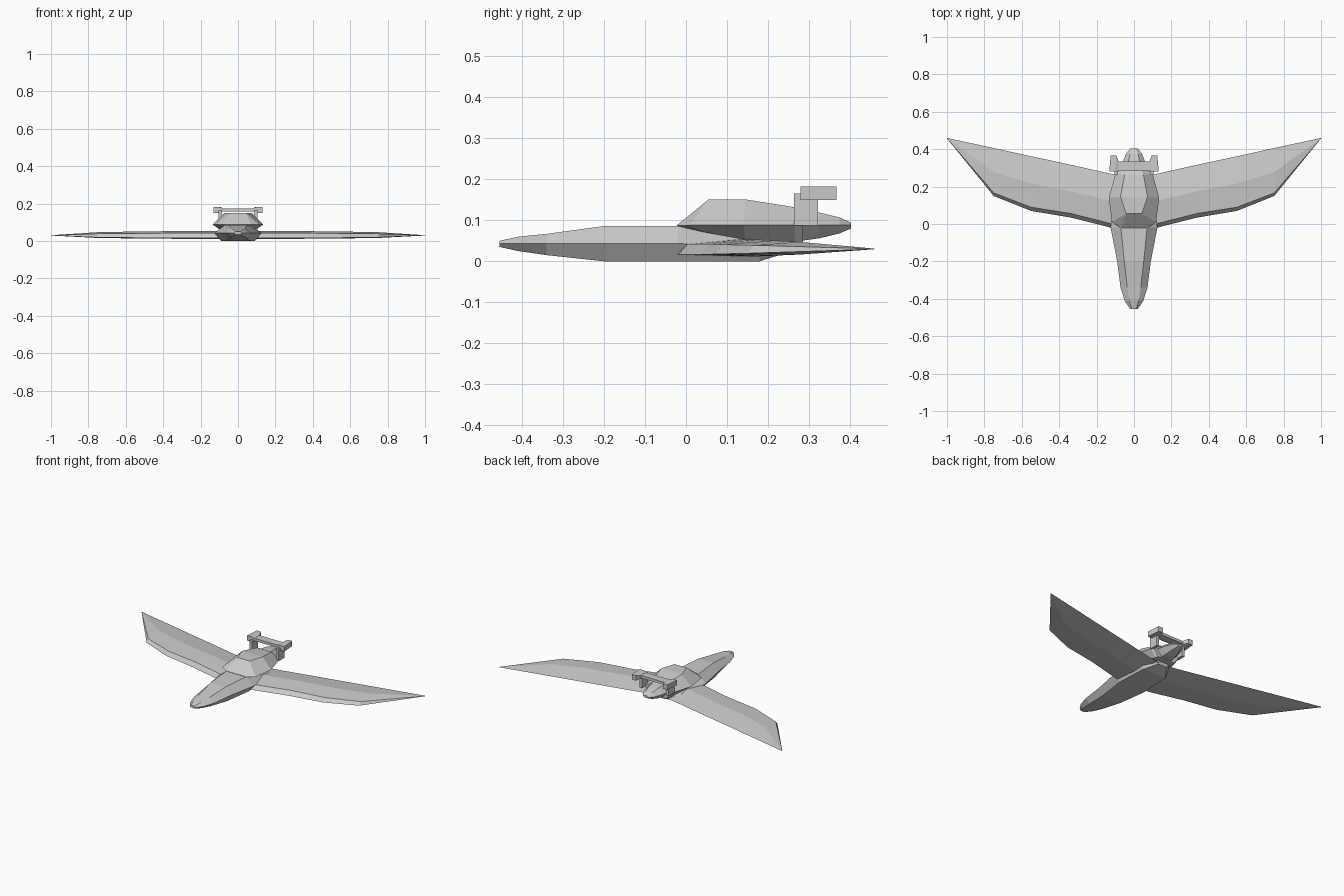
import bpy, bmesh
from mathutils import Vector

if "Cube" in bpy.data.objects:
    bpy.data.objects.remove(bpy.data.objects["Cube"])

grey = bpy.data.materials.new("plain_grey")
grey.use_nodes = True
colour = (0.6, 0.6, 0.6, 1)
grey.diffuse_color = colour
grey.node_tree.nodes["Principled BSDF"].inputs["Base Color"].default_value = colour


def finish(name, bm, mirror=False):
    bmesh.ops.remove_doubles(bm, verts=bm.verts, dist=0.0005)
    bmesh.ops.recalc_face_normals(bm, faces=bm.faces)
    mesh = bpy.data.meshes.new(name)
    bm.to_mesh(mesh)
    bm.free()
    obj = bpy.data.objects.new(name, mesh)
    bpy.context.collection.objects.link(obj)
    mesh.materials.append(grey)
    if mirror:
        obj.modifiers.new("mirror", 'MIRROR')
    return obj


def loft(name, rings, mirror=False):
    """Skin a row of closed rings and cap both ends."""
    bm = bmesh.new()
    loops = [[bm.verts.new(p) for p in ring] for ring in rings]
    for a, b in zip(loops, loops[1:]):
        for i in range(len(a)):
            j = (i + 1) % len(a)
            bm.faces.new((a[i], a[j], b[j], b[i]))
    bm.faces.new(loops[0])
    bm.faces.new(loops[-1])
    return finish(name, bm, mirror)


def box(name, lo, hi, mirror=False):
    rings = [[(x, lo[1], lo[2]), (x, hi[1], lo[2]), (x, hi[1], hi[2]), (x, lo[1], hi[2])]
             for x in (lo[0], hi[0])]
    return loft(name, rings, mirror)


def hex_ring(top, side, bottom):
    """Six-sided section; each argument is (half width, y, z)."""
    pts = [top, side, bottom]
    return [(w, y, z) for w, y, z in pts] + [(-w, y, z) for w, y, z in reversed(pts)]


# Hull: y, top width, top z, side width, side z, bottom width, bottom z
hull = [(-.455, .012, .05, .02, .043, .012, .035),
        (-.41, .025, .06, .05, .043, .03, .025),
        (-.34, .036, .067, .072, .043, .045, .015),
        (-.20, .052, .086, .09, .043, .065, 0),
        (-.02, .07, .086, .125, .043, .09, 0),
        (.18, .07, .06, .10, .04, .08, 0),
        (.25, .03, .045, .05, .035, .03, .022)]
loft("hull", [hex_ring((tw, y, tz), (sw, y, sz), (bw, y, bz))
              for y, tw, tz, sw, sz, bw, bz in hull])

# Cabin with a flat roof and a faceted belly
loft("cabin", [hex_ring((.068, -.022, .088), (.07, -.022, .087), (.07, -.02, .086)),
               hex_ring((.042, .055, .151), (.118, .01, .088), (.09, .04, .072)),
               hex_ring((.072, .145, .151), (.135, .14, .088), (.085, .145, .053)),
               hex_ring((.05, .265, .132), (.10, .265, .088), (.065, .265, .043)),
               hex_ring((.04, .285, .122), (.09, .285, .088), (.06, .285, .045))])

# Rounded tail cone
cone = [(.265, .072, .125, .048), (.325, .062, .119, .056),
        (.375, .043, .107, .068), (.403, .02, .094, .08)]
loft("tail_cone", [hex_ring((w * .5, y, t), (w, y, .088), (w * .5, y, b))
                   for y, w, t, b in cone])

# Swept wing, built on one side and mirrored
wing = [(0, -.03, .245, 1), (.13, -.018, .27, 1), (.34, .035, .317, 1),
        (.55, .07, .362, .9), (.75, .15, .406, .75), (1, .457, .46, .04)]
rings = []
for x, front, back, t in wing:
    ridge = front + (back - front) * .5
    rings.append([(x, front, .03 - .014 * t),
                  (x, front + .022 * t, .03 + .012 * t),
                  (x, ridge, .03 + .023 * t),
                  (x, back, .031),
                  (x, ridge, .03 - .018 * t)])
loft("wing", rings, mirror=True)

# Tail plane: posts, crossbar and end blocks
box("tail_post", (.085, .263, .087), (.103, .322, .165), mirror=True)
box("tail_bar", (-.11, .285, .158), (.11, .335, .175))
loft("tail_tip", [[(.082, .282, .157), (.082, .335, .157), (.082, .335, .176), (.082, .282, .176)],
                  [(.10, .28, .15), (.095, .367, .15), (.095, .367, .182), (.10, .28, .182)],
                  [(.132, .28, .15), (.125, .367, .15), (.125, .367, .182), (.132, .28, .182)]],
     mirror=True)
